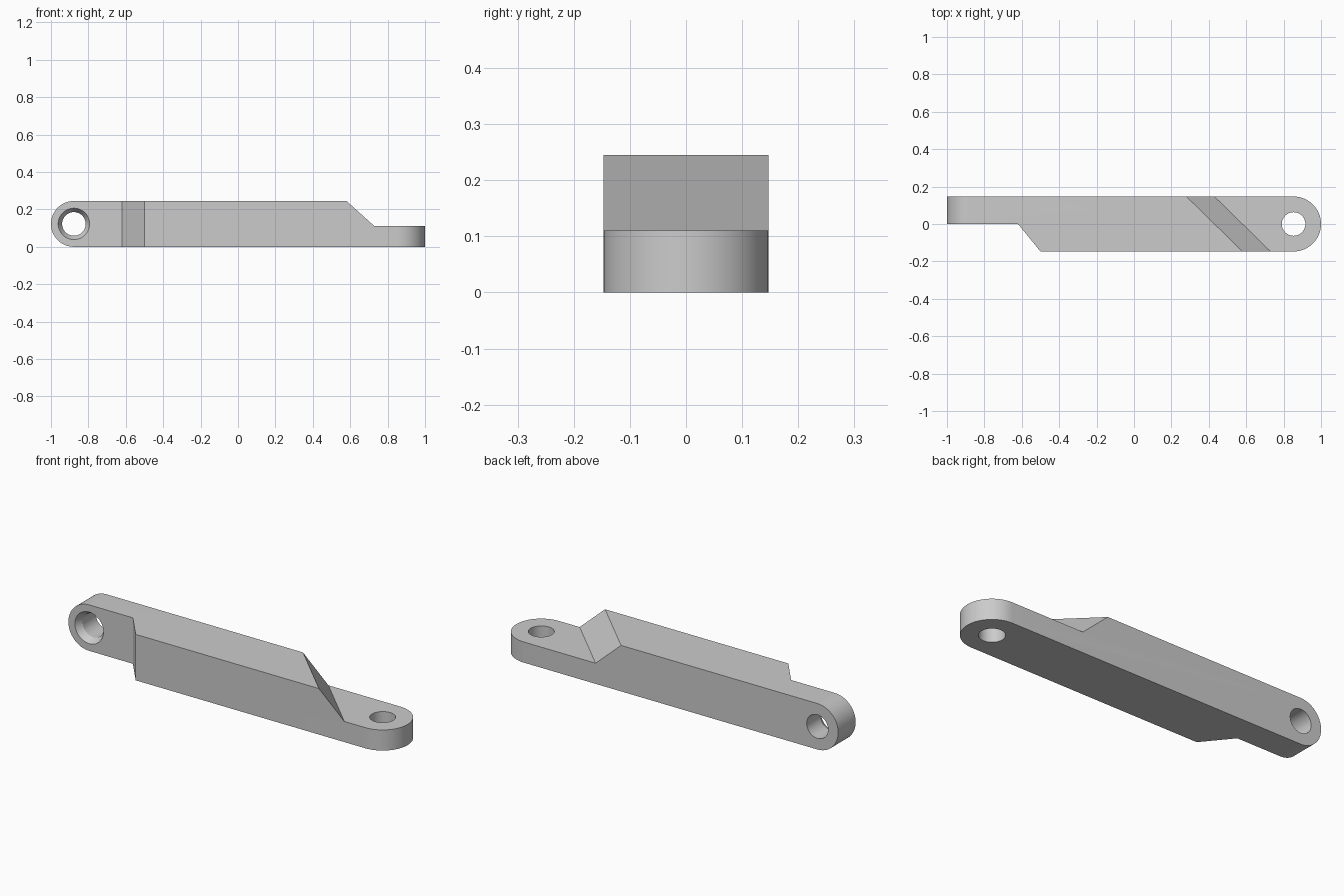
import bpy, bmesh, math
from mathutils import Vector

cube = bpy.data.objects.get("Cube")
if cube:
    bpy.data.objects.remove(cube, do_unlink=True)

HALF, HEIGHT, TAB = 0.147, 0.245, 0.11
EYE_X, EYE_Z, PIN_X = -0.8775, HEIGHT / 2, 0.853
HOLE, SINK, SINK_DEPTH = 0.063, 0.084, 0.035

grey = bpy.data.materials.new("plain grey")
grey.use_nodes = True
colour = (0.6, 0.6, 0.6, 1)
grey.diffuse_color = colour
grey.node_tree.nodes["Principled BSDF"].inputs["Base Color"].default_value = colour


def arc(cx, cy, r, start, end, n=32):
    """Points on an arc, angles in degrees."""
    angles = [math.radians(start + (end - start) * i / n) for i in range(n + 1)]
    return [(cx + r * math.cos(a), cy + r * math.sin(a)) for a in angles]


def loft(name, bottom, top):
    """Closed solid between two matching loops of 3D points."""
    bm = bmesh.new()
    a = [bm.verts.new(p) for p in bottom]
    b = [bm.verts.new(p) for p in top]
    bm.faces.new(a)
    bm.faces.new(b)
    for i in range(len(a)):
        j = (i + 1) % len(a)
        bm.faces.new((a[i], a[j], b[j], b[i]))
    bmesh.ops.recalc_face_normals(bm, faces=bm.faces)
    mesh = bpy.data.meshes.new(name)
    bm.to_mesh(mesh)
    bm.free()
    mesh.materials.append(grey)
    obj = bpy.data.objects.new(name, mesh)
    bpy.context.collection.objects.link(obj)
    return obj


def flat(points, z):
    return [(x, y, z) for x, y in points]


def upright(points, y):
    return [(x, y, z) for x, z in points]


def combine(target, cutter, operation):
    mod = target.modifiers.new(cutter.name, 'BOOLEAN')
    mod.operation, mod.solver, mod.object = operation, 'EXACT', cutter
    bpy.ops.object.select_all(action='DESELECT')
    bpy.context.view_layer.objects.active = target
    target.select_set(True)
    bpy.ops.object.modifier_apply(modifier=mod.name)
    bpy.data.objects.remove(cutter, do_unlink=True)


# Bar: plan outline with the half-width lug and the rounded pin end
plan = [(-1.1, HALF), (-1.1, 0), (-0.62, 0), (-0.5, -HALF)]
plan += arc(PIN_X, 0, HALF, -90, 90)
bar = loft("link_bar", flat(plan, 0), flat(plan, HEIGHT))

# Rounded lug end, shaped from the side
side = arc(EYE_X, EYE_Z, EYE_Z, 90, 270) + [(1.2, 0), (1.2, HEIGHT)]
combine(bar, loft("side_shape", upright(side, -0.3), upright(side, 0.3)), 'INTERSECT')

# Skewed ramp down to the thin pin tab
slope = 0.15 / (HEIGHT - TAB)
ramp = [(0.73, TAB), (1.3, TAB), (1.3, 0.4), (0.73 - slope * (0.4 - TAB), 0.4)]
skew = Vector((-0.3, 2 * HALF, 0))
front = [Vector(p) for p in upright(ramp, -HALF)]
combine(bar, loft("ramp_cutter", [p - skew for p in front],
                  [p + 2 * skew for p in front]), 'DIFFERENCE')

# Vertical pin hole and horizontal lug hole
pin = arc(PIN_X, 0, HOLE, 0, 354.375, 63)
combine(bar, loft("pin_cutter", flat(pin, -0.1), flat(pin, 0.4)), 'DIFFERENCE')
eye = arc(EYE_X, EYE_Z, HOLE, 0, 354.375, 63)
combine(bar, loft("eye_cutter", upright(eye, -0.1), upright(eye, 0.3)), 'DIFFERENCE')

# Countersink on the front of the lug
grow = (SINK - HOLE) / SINK_DEPTH
wide = arc(EYE_X, EYE_Z, SINK + grow * 0.02, 0, 354.375, 63)
narrow = arc(EYE_X, EYE_Z, HOLE - grow * 0.01, 0, 354.375, 63)
combine(bar, loft("sink_cutter", upright(wide, -0.02),
                  upright(narrow, SINK_DEPTH + 0.01)), 'DIFFERENCE')

bpy.ops.object.shade_smooth_by_angle(angle=math.radians(25))
